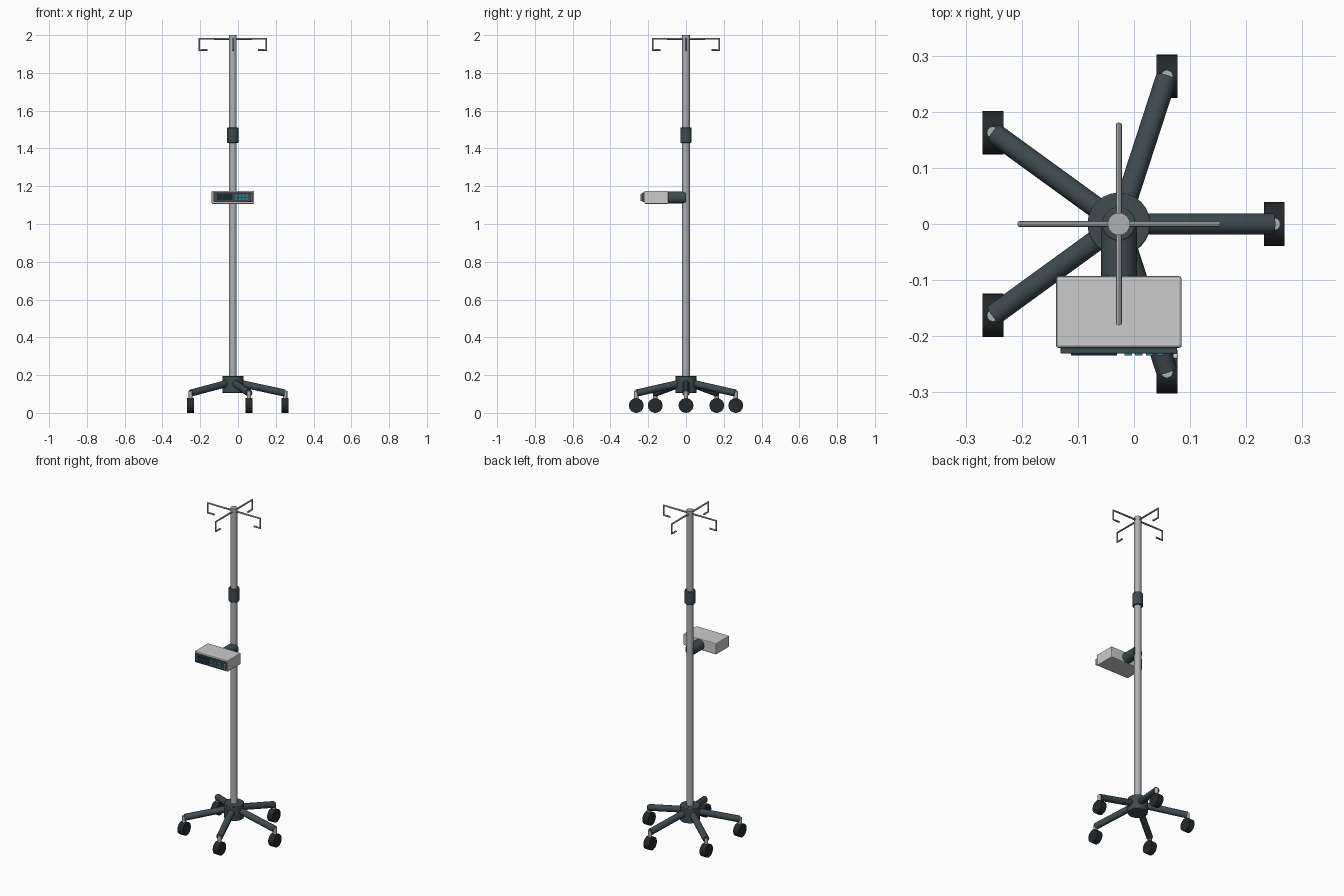
import bpy, math
from mathutils import Vector

if "Cube" in bpy.data.objects:
    bpy.data.objects.remove(bpy.data.objects["Cube"])

PX = -0.027  # pole axis x


def material(name, rgb):
    m = bpy.data.materials.new(name)
    m.diffuse_color = (*rgb, 1)
    m.use_nodes = True
    m.node_tree.nodes["Principled BSDF"].inputs["Base Color"].default_value = m.diffuse_color
    return m


SLATE = material("slate", (0.05, 0.07, 0.078))
RUBBER = material("rubber", (0.018, 0.022, 0.025))
STEEL = material("steel", (0.42, 0.44, 0.45))
SHELL = material("shell", (0.62, 0.64, 0.65))
TEAL = material("teal", (0.03, 0.22, 0.24))
SCREEN = material("screen", (0.012, 0.02, 0.03))


def finish(ob, name, mat, bevel=0.0, smooth=True):
    ob.name = name
    ob.data.materials.append(mat)
    if bevel:
        b = ob.modifiers.new("bevel", 'BEVEL')
        b.width, b.segments = bevel, 2
        b.limit_method = 'ANGLE'
        b.angle_limit = math.radians(50)
    if smooth:
        bpy.ops.object.shade_smooth_by_angle(angle=math.radians(35))
    return ob


def rod(name, a, b, r, mat, sides=24, bevel=0.0):
    a, b = Vector(a), Vector(b)
    d = b - a
    bpy.ops.mesh.primitive_cylinder_add(
        vertices=sides, radius=r, depth=d.length, location=(a + b) / 2,
        rotation=d.to_track_quat('Z', 'Y').to_euler())
    return finish(bpy.context.object, name, mat, bevel)


def box(name, lo, hi, mat, bevel=0.0):
    lo, hi = Vector(lo), Vector(hi)
    bpy.ops.mesh.primitive_cube_add(size=1, location=(lo + hi) / 2)
    ob = bpy.context.object
    ob.scale = hi - lo
    bpy.ops.object.transform_apply(location=False, rotation=False, scale=True)
    return finish(ob, name, mat, bevel, smooth=False)


def tube(name, pts, r, mat):
    cu = bpy.data.curves.new(name, 'CURVE')
    cu.dimensions = '3D'
    cu.bevel_depth, cu.bevel_resolution = r, 2
    cu.use_fill_caps = True
    sp = cu.splines.new('POLY')
    sp.points.add(len(pts) - 1)
    for p, co in zip(sp.points, pts):
        p.co = (*co, 1)
    ob = bpy.data.objects.new(name, cu)
    bpy.context.collection.objects.link(ob)
    bpy.ops.object.select_all(action='DESELECT')
    ob.select_set(True)
    bpy.context.view_layer.objects.active = ob
    bpy.ops.object.convert(target='MESH')
    finish(bpy.context.object, name, mat)


# Pole, height collar and base hub
rod("pole", (PX, 0, 0.11), (PX, 0, 2.0), 0.02, STEEL)
rod("height_collar", (PX, 0, 1.43), (PX, 0, 1.51), 0.03, SLATE, bevel=0.003)
rod("base_hub", (PX, 0, 0.105), (PX, 0, 0.195), 0.056, SLATE, bevel=0.003)

# Five legs, each with a caster stem and wheel
for i in range(5):
    t = math.radians(72 * i)

    def at(r, z):
        return (PX + r * math.cos(t), r * math.sin(t), z)

    rod(f"leg_{i}", at(0.02, 0.16), at(0.275, 0.105), 0.019, SLATE, sides=12)
    rod(f"caster_stem_{i}", at(0.277, 0.06), at(0.277, 0.115), 0.011, STEEL, sides=12)
    x, y, z = at(0.277, 0.039)
    rod(f"caster_wheel_{i}", (x - 0.0185, y, z), (x + 0.0185, y, z), 0.039, RUBBER)

# Four bag hooks
for i in range(4):
    t = math.pi / 2 * i
    path = [(0, 1.98), (0.177, 1.98), (0.177, 1.921), (0.134, 1.921)]
    tube(f"bag_hook_{i}",
         [(PX + r * math.cos(t), r * math.sin(t), z) for r, z in path], 0.0055, STEEL)

# Pump: clamp, housing, front panel, screen, buttons, latch
rod("pump_clamp", (PX, 0, 1.14), (PX, -0.1, 1.14), 0.032, SLATE)
box("pump_housing", (-0.139, -0.221, 1.107), (0.085, -0.093, 1.176), SHELL, 0.005)
box("front_panel", (-0.131, -0.231, 1.117), (0.077, -0.215, 1.166), SLATE, 0.002)
box("display_screen", (-0.112, -0.234, 1.126), (-0.03, -0.228, 1.158), SCREEN)
for i in range(4):
    for j in range(2):
        x, z = -0.017 + i * 0.019, 1.127 + j * 0.017
        box(f"button_{i}_{j}", (x, -0.2345, z), (x + 0.013, -0.229, z + 0.011), TEAL)
rod("door_latch", (0.074, -0.235, 1.121), (0.074, -0.235, 1.161), 0.005, SHELL, sides=12, bevel=0.002)
